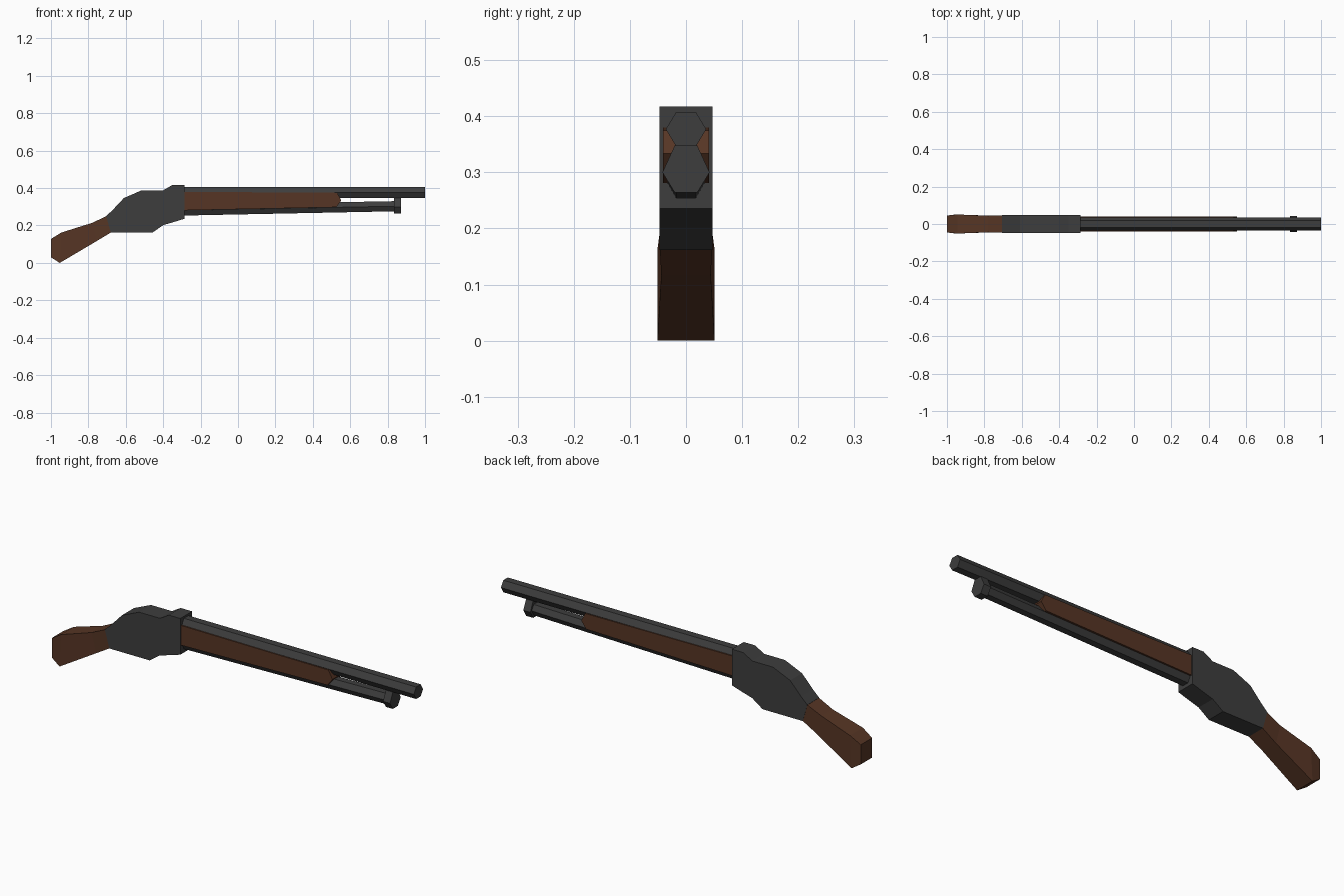
import bpy, bmesh

cube = bpy.data.objects.get("Cube")
if cube:
    bpy.data.objects.remove(cube)


def material(name, rgb):
    m = bpy.data.materials.new(name)
    m.use_nodes = True
    m.diffuse_color = (*rgb, 1)
    m.node_tree.nodes["Principled BSDF"].inputs["Base Color"].default_value = (*rgb, 1)
    return m


steel = material("dark steel", (0.047, 0.047, 0.047))
wood = material("brown wood", (0.094, 0.036, 0.018))


def loft(name, rings, mat):
    """Skin a closed solid through rings that have equal point counts."""
    bm = bmesh.new()
    loops = [[bm.verts.new(p) for p in ring] for ring in rings]
    for a, b in zip(loops, loops[1:]):
        for i in range(len(a)):
            j = (i + 1) % len(a)
            bm.faces.new((a[i], a[j], b[j], b[i]))
    bm.faces.new(loops[0][::-1])
    bm.faces.new(loops[-1])
    bmesh.ops.recalc_face_normals(bm, faces=bm.faces)
    mesh = bpy.data.meshes.new(name)
    bm.to_mesh(mesh)
    bm.free()
    mesh.materials.append(mat)
    obj = bpy.data.objects.new(name, mesh)
    bpy.context.collection.objects.link(obj)
    return obj


def plate(name, outline, half, mat):
    """Side outline (x, z) extruded across the width."""
    return loft(name, [[(x, y, z) for x, z in outline] for y in (-half, half)], mat)


def hexagon(x, mid, half, flat, low, high):
    """Six-sided section with points to the sides and flats above and below."""
    return [(x, half, mid), (x, flat, high), (x, -flat, high),
            (x, -half, mid), (x, -flat, low), (x, flat, low)]


def slab(top, bottom, half):
    """Four-sided section between a top and a bottom (x, z) point."""
    return [(x, y * half, z) for (x, z), y in
            ((top, 1), (top, -1), (bottom, -1), (bottom, 1))]


# Receiver
plate("receiver", [(-0.705, 0.25), (-0.67, 0.283), (-0.61, 0.347), (-0.515, 0.388),
                   (-0.4, 0.388), (-0.35, 0.417), (-0.287, 0.417), (-0.287, 0.236),
                   (-0.345, 0.218), (-0.4, 0.202), (-0.457, 0.162), (-0.68, 0.162)],
      0.047, steel)

# Barrel
loft("barrel", [hexagon(x, 0.377, 0.036, 0.018, 0.347, 0.407) for x in (-0.3, 1)], steel)

# Magazine tube and its end cap, which rises to meet the barrel
loft("magazine_tube", [hexagon(-0.3, 0.281, 0.033, 0.017, 0.253, 0.309),
                       hexagon(0.84, 0.303, 0.031, 0.016, 0.276, 0.33)], steel)
loft("magazine_cap", [hexagon(x, 0.3, 0.042, 0.02, 0.264, 0.348) for x in (0.833, 0.872)],
     steel)

# Wooden fore-end with a pointed front
plate("fore_end", [(-0.295, 0.38), (0.53, 0.375), (0.552, 0.334), (0.525, 0.298),
                   (-0.295, 0.281)], 0.041, wood)

# Stock, flaring towards the butt
loft("stock", [slab((-1, 0.128), (-1, 0.03), 0.045),
               slab((-0.945, 0.162), (-0.953, 0), 0.051),
               slab((-0.78, 0.214), (-0.755, 0.117), 0.044),
               slab((-0.705, 0.249), (-0.68, 0.162), 0.0465)], wood)
